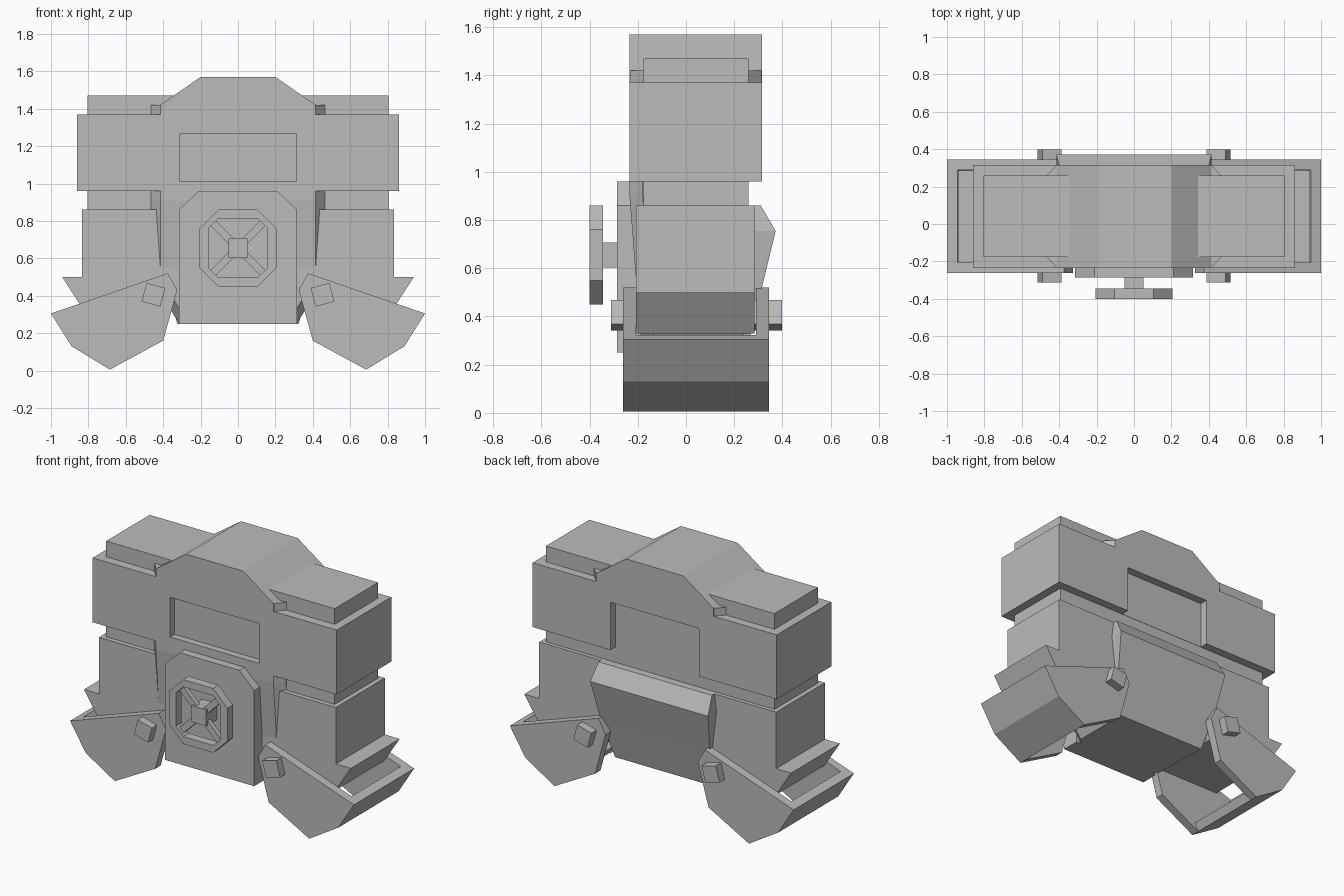
import bpy, bmesh, math
from mathutils import Matrix, Vector

cube = bpy.data.objects.get("Cube")
if cube:
    bpy.data.objects.remove(cube, do_unlink=True)

grey = bpy.data.materials.new("plain grey")
grey.use_nodes = True
grey.diffuse_color = (0.5, 0.5, 0.5, 1)
grey.node_tree.nodes["Principled BSDF"].inputs["Base Color"].default_value = grey.diffuse_color


def loft(name, *sections):
    """Closed solid through matching rings of points."""
    bm = bmesh.new()
    rings = [[bm.verts.new(p) for p in s] for s in sections]
    n = len(rings[0])
    bm.faces.new(rings[0])
    bm.faces.new(rings[-1])
    for a, b in zip(rings, rings[1:]):
        for i in range(n):
            j = (i + 1) % n
            bm.faces.new((a[i], a[j], b[j], b[i]))
    bmesh.ops.recalc_face_normals(bm, faces=bm.faces)
    mesh = bpy.data.meshes.new(name)
    bm.to_mesh(mesh)
    bm.free()
    mesh.materials.append(grey)
    obj = bpy.data.objects.new(name, mesh)
    bpy.context.collection.objects.link(obj)
    return obj


def prism(name, pts, y0, y1, side=1):
    """Front outline (x, z) extruded along y."""
    return loft(name, *[[(x * side, y, z) for x, z in pts] for y in (y0, y1)])


def box(name, x0, x1, y0, y1, z0, z1):
    return prism(name, [(x0, z0), (x1, z0), (x1, z1), (x0, z1)], y0, y1)


def sym(half):
    """Complete a half outline by reflecting it in x."""
    return half + [(-x, z) for x, z in reversed(half)]


def cut(obj, cutter):
    mod = obj.modifiers.new("recess", 'BOOLEAN')
    mod.operation = 'DIFFERENCE'
    mod.solver = 'EXACT'
    mod.object = cutter
    bpy.context.view_layer.objects.active = obj
    bpy.ops.object.modifier_apply(modifier=mod.name)
    bpy.data.objects.remove(cutter, do_unlink=True)


# Upper body with its hump and the front and back recesses
upper = prism("upper_body", sym([(0.86, 0.96), (0.86, 1.37), (0.415, 1.37),
                                 (0.415, 1.42), (0.2, 1.57)]), -0.235, 0.315)
cut(upper, box("front_cutter", -0.313, 0.313, -0.4, -0.19, 1.012, 1.265))
cut(upper, box("back_cutter", -0.313, 0.313, 0.262, 0.5, 0.9, 1.265))

# Core showing as the top pads and the waist
box("inner_core", -0.805, 0.805, -0.177, 0.26, 0.8, 1.47)

# Lower body with flared wedges at its sides
prism("lower_body", sym([(0.3, 0.5), (0.38, 0.33), (0.83, 0.33), (0.94, 0.5),
                         (0.835, 0.5), (0.835, 0.86)]), -0.207, 0.285)


# Central column, chamfered in front and leaning back below
def column_ring(z, front, w):
    return [(-w, front, z), (w, front, z), (w + 0.05, front + 0.055, z),
            (w + 0.05, 0.24, z), (-w - 0.05, 0.24, z), (-w - 0.05, front + 0.055, z)]


loft("central_column", column_ring(0.965, -0.235, 0.415), column_ring(0.91, -0.235, 0.415),
     column_ring(0.5, -0.203, 0.415), column_ring(0.25, -0.185, 0.265))


# Back panel with a ridge, tapering downwards
def panel_ring(z, back, w):
    return [(-w, 0.15, z), (w, 0.15, z), (w, back, z), (-w, back, z)]


loft("back_panel", panel_ring(0.86, 0.31, 0.4), panel_ring(0.755, 0.372, 0.415),
     panel_ring(0.5, 0.31, 0.385), panel_ring(0.25, 0.25, 0.325))

# Front plate with cut upper corners
prism("front_plate", sym([(0.315, 0.25), (0.315, 0.86), (0.21, 0.96)]), -0.287, -0.17)

# Wheel: octagonal rim, hub and diagonal spokes
HUB = 0.655


def octagon(r, c, y):
    q = [(r, -c), (r, c), (c, r), (-c, r), (-r, c), (-r, -c), (-c, -r), (c, -r)]
    return [(x, y, HUB + z) for x, z in q]


rim = loft("wheel_rim", octagon(0.205, 0.105, -0.4), octagon(0.205, 0.105, -0.345))
cut(rim, loft("rim_cutter", octagon(0.158, 0.105, -0.5), octagon(0.158, 0.105, -0.2)))
box("wheel_hub", -0.052, 0.052, -0.395, -0.28, HUB - 0.052, HUB + 0.052)
for i in range(4):
    turn = Matrix.Rotation(math.radians(45 + 90 * i), 4, 'Y')
    spoke = box("wheel_spoke", 0.04, 0.2, -0.38, -0.35, -0.02, 0.02)
    spoke.data.transform(Matrix.Translation(Vector((0, 0, HUB))) @ turn)

# Side scoops, their pins and the small corner wedges
cheek = [(0.325, 0.43), (0.375, 0.52), (0.41, 0.508), (1.0, 0.305),
         (0.89, 0.13), (0.685, 0.005), (0.4, 0.16)]
floor = [(1.0, 0.305), (0.89, 0.13), (0.685, 0.005),
         (0.657, 0.055), (0.85, 0.17), (0.945, 0.324)]
for side, label in ((1, "left"), (-1, "right")):
    prism(label + "_scoop_front", cheek, -0.262, -0.207, side)
    prism(label + "_scoop_back", cheek, 0.29, 0.345, side)
    prism(label + "_scoop_floor", floor, -0.207, 0.29, side)
    pin = [(0.452 + 0.073 * math.cos(a), 0.405 + 0.073 * math.sin(a))
           for a in (math.radians(60 + 90 * k) for k in range(4))]
    prism(label + "_pin_front", pin, -0.312, -0.2, side)
    prism(label + "_pin_back", pin, 0.28, 0.398, side)
    for end, y0, y1 in (("front", -0.235, -0.177), ("back", 0.315, 0.26)):
        plan = [(0.413, y0), (0.465, y1), (0.4, y1)]
        loft(f"{label}_{end}_corner_wedge",
             *[[(x * side, y, z) for x, y in plan] for z in (1.36, 1.42)])
